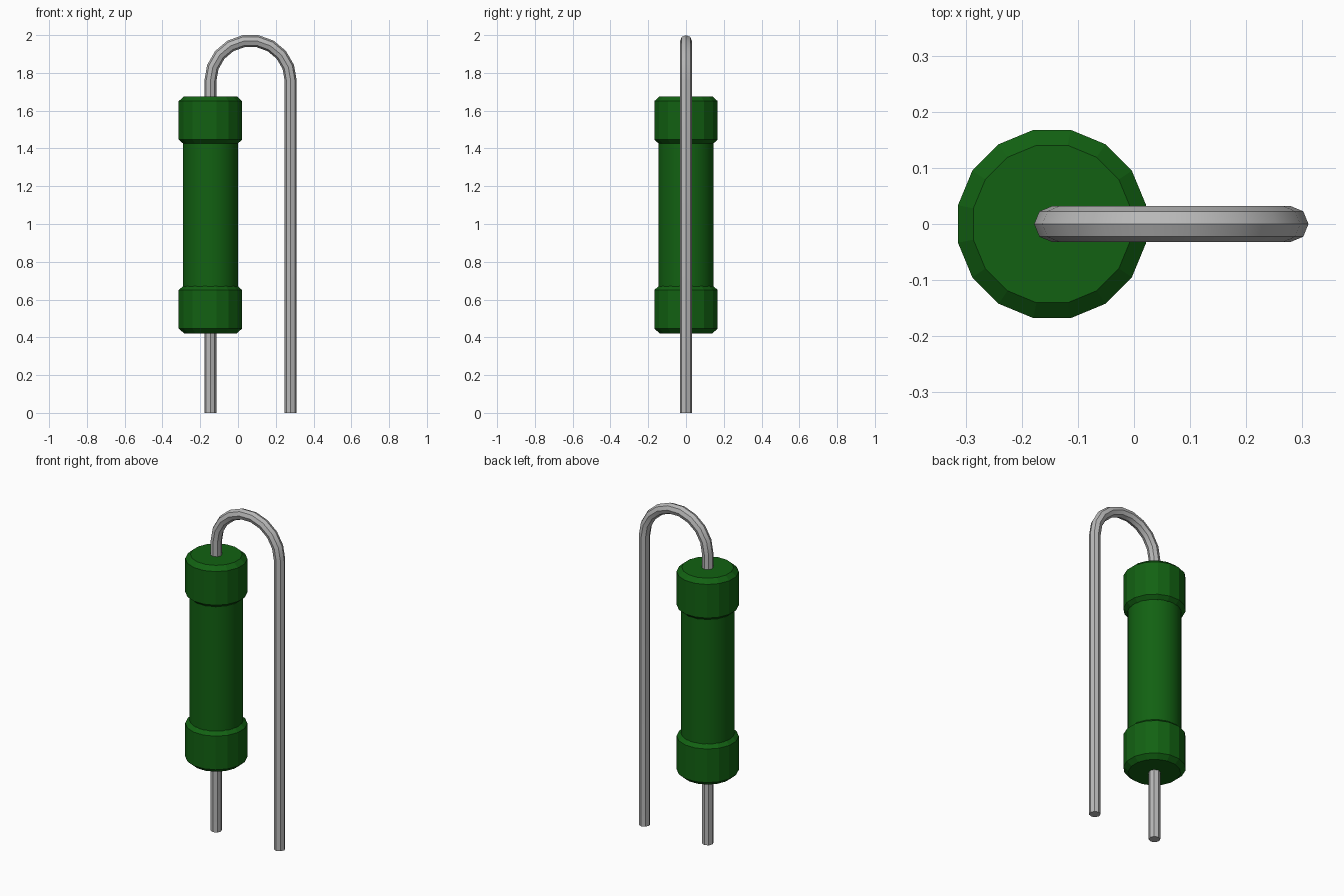
import bpy, bmesh, math
from mathutils import Vector

cube = bpy.data.objects.get("Cube")
if cube:
    bpy.data.objects.remove(cube, do_unlink=True)

AXIS_X = -0.146      # centre line of the body and its lead
LEAD_X = 0.279       # centre line of the folded-over lead
LEAD_R = 0.032


def material(name, rgb):
    m = bpy.data.materials.new(name)
    m.diffuse_color = (*rgb, 1)
    m.use_nodes = True
    m.node_tree.nodes["Principled BSDF"].inputs["Base Color"].default_value = (*rgb, 1)
    return m


green = material("green coating", (0.006, 0.12, 0.006))
steel = material("grey metal", (0.48, 0.48, 0.48))


def skin(name, rings, mat, smooth_angle=None):
    """Join rings of equal point count into a closed, capped tube."""
    bm = bmesh.new()
    loops = [[bm.verts.new(p) for p in ring] for ring in rings]
    n = len(loops[0])
    for a, b in zip(loops, loops[1:]):
        for i in range(n):
            j = (i + 1) % n
            bm.faces.new((a[i], a[j], b[j], b[i]))
    bm.faces.new(loops[0])
    bm.faces.new(loops[-1])
    bmesh.ops.recalc_face_normals(bm, faces=bm.faces)
    mesh = bpy.data.meshes.new(name)
    bm.to_mesh(mesh)
    bm.free()
    mesh.materials.append(mat)
    obj = bpy.data.objects.new(name, mesh)
    bpy.context.collection.objects.link(obj)
    if smooth_angle:
        bpy.ops.object.select_all(action='DESELECT')
        obj.select_set(True)
        bpy.context.view_layer.objects.active = obj
        bpy.ops.object.shade_smooth_by_angle(angle=math.radians(smooth_angle))
    return obj


def lathe(name, profile, sides, mat, smooth_angle=None):
    """Turn (radius, height) points around the body axis, flats facing the axes."""
    step = 2 * math.pi / sides
    rings = [[(AXIS_X + r * math.cos((i + 0.5) * step),
               r * math.sin((i + 0.5) * step), z) for i in range(sides)]
             for r, z in profile]
    return skin(name, rings, mat, smooth_angle)


# Cylindrical body
lathe("resistor_body", [(0.147, 0.60), (0.147, 1.50)], 32, green, 30)

# Chamfered end caps, mirrored about the middle of the body
MID_Z = 1.0485
cap = [(0.143, 0.627), (0.171, 0.602), (0.171, 0.398), (0.147, 0.377)]
for name, side in (("upper_cap", 1), ("lower_cap", -1)):
    lathe(name, [(r, MID_Z + side * h) for r, h in cap], 16, green)

# Wire lead: up through the body, over the bend and down to the ground
bend_r = (LEAD_X - AXIS_X) / 2
bend_x = (LEAD_X + AXIS_X) / 2
SEGMENTS = 9
bend_z = 2 - LEAD_R - bend_r * math.cos(math.pi / SEGMENTS / 2)
stations = [(Vector((AXIS_X, 0, 0)), math.pi)]
for k in range(SEGMENTS + 1):
    a = math.pi * (1 - k / SEGMENTS)
    stations.append((Vector((bend_x + bend_r * math.cos(a), 0,
                             bend_z + bend_r * math.sin(a))), a))
stations.append((Vector((LEAD_X, 0, 0)), 0))

rings = []
for centre, a in stations:
    outward = Vector((math.cos(a), 0, math.sin(a)))
    rings.append([centre + LEAD_R * (math.cos(t) * outward + math.sin(t) * Vector((0, 1, 0)))
                  for t in (i * math.pi / 4 for i in range(8))])
skin("wire_lead", rings, steel, 30)
